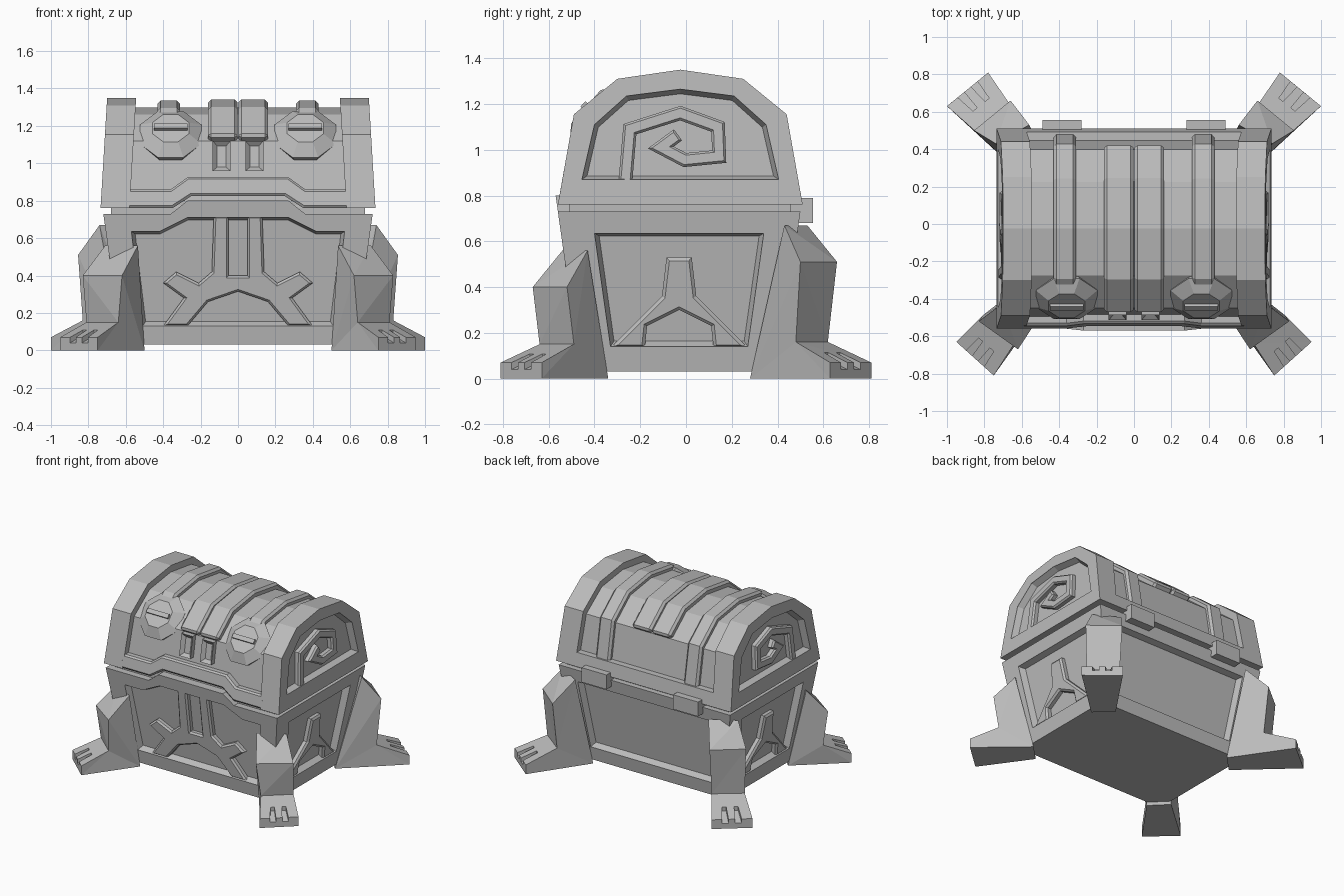
import bpy, bmesh
from mathutils import Vector, Matrix

cube = bpy.data.objects.get("Cube")
if cube:
    bpy.data.objects.remove(cube, do_unlink=True)

stone = bpy.data.materials.new("plain_grey")
stone.use_nodes = True
GREY = (0.5, 0.5, 0.5, 1)
stone.diffuse_color = GREY
stone.node_tree.nodes["Principled BSDF"].inputs["Base Color"].default_value = GREY


def finish(name, bm):
    bmesh.ops.recalc_face_normals(bm, faces=bm.faces)
    mesh = bpy.data.meshes.new(name)
    bm.to_mesh(mesh)
    bm.free()
    mesh.materials.append(stone)
    obj = bpy.data.objects.new(name, mesh)
    bpy.context.collection.objects.link(obj)
    return obj


def prism(name, pts, place, d0, d1, inset=0, depth=0):
    """Extrude a flat outline placed on a wall; optionally inset its outer cap."""
    bm = bmesh.new()
    low = [bm.verts.new(place(u, z, d0)) for u, z in pts]
    top = [bm.verts.new(place(u, z, d1)) for u, z in pts]
    n = len(pts)
    bm.faces.new(low)
    cap = bm.faces.new(top)
    for i in range(n):
        j = (i + 1) % n
        bm.faces.new((low[i], low[j], top[j], top[i]))
    bmesh.ops.recalc_face_normals(bm, faces=bm.faces)
    if inset:
        bmesh.ops.inset_region(bm, faces=[cap], thickness=inset, depth=depth,
                               use_even_offset=True)
    return finish(name, bm)


def hull(name, points):
    bm = bmesh.new()
    for p in points:
        bm.verts.new(p)
    bmesh.ops.convex_hull(bm, input=bm.verts)
    return finish(name, bm)


def box(name, lo, hi):
    return hull(name, [(x, y, z) for x in (lo[0], hi[0])
                       for y in (lo[1], hi[1]) for z in (lo[2], hi[2])])


def bake(obj):
    dg = bpy.context.evaluated_depsgraph_get()
    mesh = bpy.data.meshes.new_from_object(obj.evaluated_get(dg))
    obj.modifiers.clear()
    obj.data = mesh


def cut(obj, cutter):
    mod = obj.modifiers.new("cut", 'BOOLEAN')
    mod.operation, mod.solver, mod.object = 'DIFFERENCE', 'EXACT', cutter
    bake(obj)
    bpy.data.objects.remove(cutter, do_unlink=True)


def recess(obj, pts, place):
    cut(obj, prism("panel_cutter", pts, place, 0.03, -0.005, 0.018, 0.04))


def sym(half):
    return half + [(-u, z) for u, z in reversed(half) if u > 0]


# Wall placements: s picks the side, d is the height above the wall surface
def low_x(s):
    return lambda u, z, d: (s * (0.72 - 0.14 * (0.73 - z) + d), u - 0.03, z)


def low_y(s):
    return lambda u, z, d: (u, -0.03 + s * (0.53 - 0.14 * (0.73 - z) + d), z)


def lid_x(s):
    return lambda u, z, d: (s * (0.735 - 0.06 * (z - 0.76) + d), u - 0.025, z)


def lid_y(s):
    return lambda u, z, d: (u, -0.025 + s * (0.535 - 0.177 * (z - 0.76) + d), z)


SIDES = ((1, "left"), (-1, "right"))

# Lower chest with recessed panels
body = hull("chest_body", [low_x(s)(t * (0.53 - 0.14 * (0.73 - z)), z, 0)
                           for s in (1, -1) for t in (1, -1) for z in (0.03, 0.73)])
recess(body, sym([(0.51, 0.13), (0.57, 0.635), (0.42, 0.635), (0.27, 0.71)]), low_y(-1))
recess(body, sym([(0.51, 0.13), (0.57, 0.635)]), low_y(1))
for s, side in SIDES:
    recess(body, sym([(0.30, 0.14), (0.37, 0.635)]), low_x(s))
    prism(side + "_emblem", sym([(0.055, 0.53), (0.075, 0.36), (0.30, 0.135), (0.15, 0.135),
                                 (0.14, 0.23), (0, 0.30)]),
          low_x(s), -0.06, -0.018, 0.014, 0.012)
prism("front_emblem", sym([(0.05, 0.40), (0.05, 0.72), (0.13, 0.72), (0.14, 0.42),
                           (0.21, 0.36), (0.33, 0.42), (0.40, 0.36), (0.29, 0.28),
                           (0.40, 0.13), (0.27, 0.13), (0.16, 0.26), (0, 0.315)]),
      low_y(-1), -0.06, -0.018, 0.012, 0.012)
prism("front_lip", sym([(0.36, 0.729), (0.27, 0.80)]), low_y(-1), -0.06, 0)
box("seam_core", (-0.68, -0.51, 0.70), (0.68, 0.46, 0.80))

# Lid: barrel, end caps, rails
ARCH = sym([(0.535, 0.76), (0.465, 1.155), (0.275, 1.31), (0, 1.35)])


def scaled(pts, k):
    return [(u * k, 0.76 + (z - 0.76) * k) for u, z in pts]


def across(u, z, d):
    return (d, u - 0.025, z)


prism("lid_barrel", scaled(ARCH, 0.912), across, -0.6, 0.6)
PANEL = sym([(0.43, 0.87), (0.375, 1.11), (0.235, 1.235), (0, 1.265)])
SPIRAL = [(-0.24, 0.86), (-0.22, 1.09), (0.0, 1.16), (0.165, 1.10), (0.17, 0.97),
          (0.02, 0.955), (-0.085, 1.01), (-0.01, 1.065)]


def ribbon(path, width):
    left, right = [], []
    pts = [Vector(p) for p in path]
    for i, p in enumerate(pts):
        a = (p - pts[i - 1]).normalized() if i else None
        b = (pts[i + 1] - p).normalized() if i + 1 < len(pts) else a
        a = a or b
        t = (a + b).normalized()
        off = Vector((-t.y, t.x)) * (width / 2 / max(t.dot(a), 0.5))
        left.append(tuple(p + off))
        right.append(tuple(p - off))
    return left + right[::-1]


for s, side in SIDES:
    cap = prism(side + "_lid_end", ARCH, lid_x(s), -0.155, 0)
    recess(cap, PANEL, lid_x(s))
    prism(side + "_spiral", ribbon(SPIRAL, 0.06), lid_x(s), -0.06, -0.016, 0.01, 0.012)
prism("front_lid_rail", sym([(0.25, 0.825), (0.35, 0.76), (0.60, 0.76), (0.60, 0.86),
                             (0.36, 0.86), (0.27, 0.925)]),
      lid_y(-1), -0.09, -0.012, 0.012, 0.012)
prism("back_lid_rail", sym([(0.60, 0.76), (0.60, 0.86)]), lid_y(1), -0.09, 0)


# Ribs over the barrel
def rib(name, x0, x1, outline, k):
    outer = scaled(outline, k)
    obj = prism(name, outer + scaled(outline, 0.86)[::-1], across, x0, x1)
    mod = obj.modifiers.new("chamfer", 'BEVEL')
    mod.width, mod.segments = 0.016, 1
    mod.limit_method, mod.angle_limit = 'ANGLE', 1.05
    bake(obj)


for s, side in SIDES:
    rib(side + "_rib", s * 0.31, s * 0.43, ARCH[:-1], 0.975)
    rib(side + "_crest", s * 0.002, s * 0.16, ARCH[1:-1], 0.985)

# Eyes and nostrils
TILT = Vector((0, -0.75, 0.66)).to_track_quat('Z', 'Y').to_matrix().to_4x4()
TURN = Matrix.Rotation(0.3927, 4, 'Z')
for s, side in SIDES:
    frame = Matrix.Translation((s * 0.36, -0.40, 1.155)) @ TILT
    bm = bmesh.new()
    for r0, r1, h0, h1 in ((0.13, 0.178, -0.10, 0), (0.178, 0.105, 0, 0.05)):
        bmesh.ops.create_cone(bm, segments=8, radius1=r0, radius2=r1, depth=h1 - h0,
                              cap_ends=True,
                              matrix=frame @ Matrix.Translation((0, 0, (h0 + h1) / 2)) @ TURN)
    finish(side + "_eye", bm)
    pupil = box(side + "_pupil", (-0.09, -0.016, 0.03), (0.09, 0.016, 0.068))
    pupil.data.transform(frame)
    prism(side + "_nostril", [(s * 0.04, 0.96), (s * 0.135, 0.96),
                              (s * 0.135, 1.12), (s * 0.04, 1.12)],
          lid_y(-1), -0.08, -0.01, 0.024, -0.025)
    # Hinges
    box(side + "_hinge", (s * 0.28, 0.44, 0.68), (s * 0.49, 0.555, 0.79))


# Legs: pairs of points from inner sole, toe, ankle, knee to hip
def leg(name, s, pairs):
    rows = [[Vector((s * x, y, z)) for x, y in ((x0, y0), (x1, y1))]
            for x0, y0, x1, y1, z in pairs]
    bm = bmesh.new()
    v = [[bm.verts.new(p) for p in row] for row in rows]
    n = len(v)
    for i in range(n):
        j = (i + 1) % n
        bm.faces.new((v[i][0], v[i][1], v[j][1], v[j][0]))
    for k in (0, 1):
        bm.faces.new([v[i][k] for i in (0, 1, 2, 3)])
        bm.faces.new([v[i][k] for i in (0, 3, 4, 5)])
    bmesh.ops.triangulate(bm, faces=[f for f in bm.faces if len(f.verts) > 3])
    obj = finish(name, bm)
    toe, ankle = rows[2], rows[3]

    def on_foot(f, t, dz):
        p = toe[0].lerp(toe[1], f).lerp(ankle[0].lerp(ankle[1], f), t)
        return p + Vector((0, 0, dz))

    # Gaps between the toes
    for f in (0.34, 0.66):
        cut(obj, hull("toe_cutter", [on_foot(f + e * w, t, dz) for e in (1, -1)
                                     for w, t in ((0.085, -0.15), (0.055, 0.48))
                                     for dz in (-0.03, 0.05)]))


FRONT = [(0.50, -0.46, 0.62, -0.34, 0), (0.75, -0.81, 0.95, -0.63, 0),
         (0.75, -0.81, 0.95, -0.63, 0.07), (0.64, -0.64, 0.81, -0.49, 0.15),
         (0.62, -0.67, 0.83, -0.52, 0.40), (0.535, -0.54, 0.71, -0.43, 0.56)]
BACK = [(0.50, 0.40, 0.62, 0.28, 0), (0.78, 0.81, 1.0, 0.63, 0),
        (0.78, 0.81, 1.0, 0.63, 0.07), (0.65, 0.62, 0.83, 0.48, 0.16),
        (0.66, 0.66, 0.855, 0.50, 0.51), (0.56, 0.53, 0.74, 0.43, 0.67)]
for s, side in SIDES:
    leg(side + "_front_leg", s, FRONT)
    leg(side + "_back_leg", s, BACK)
